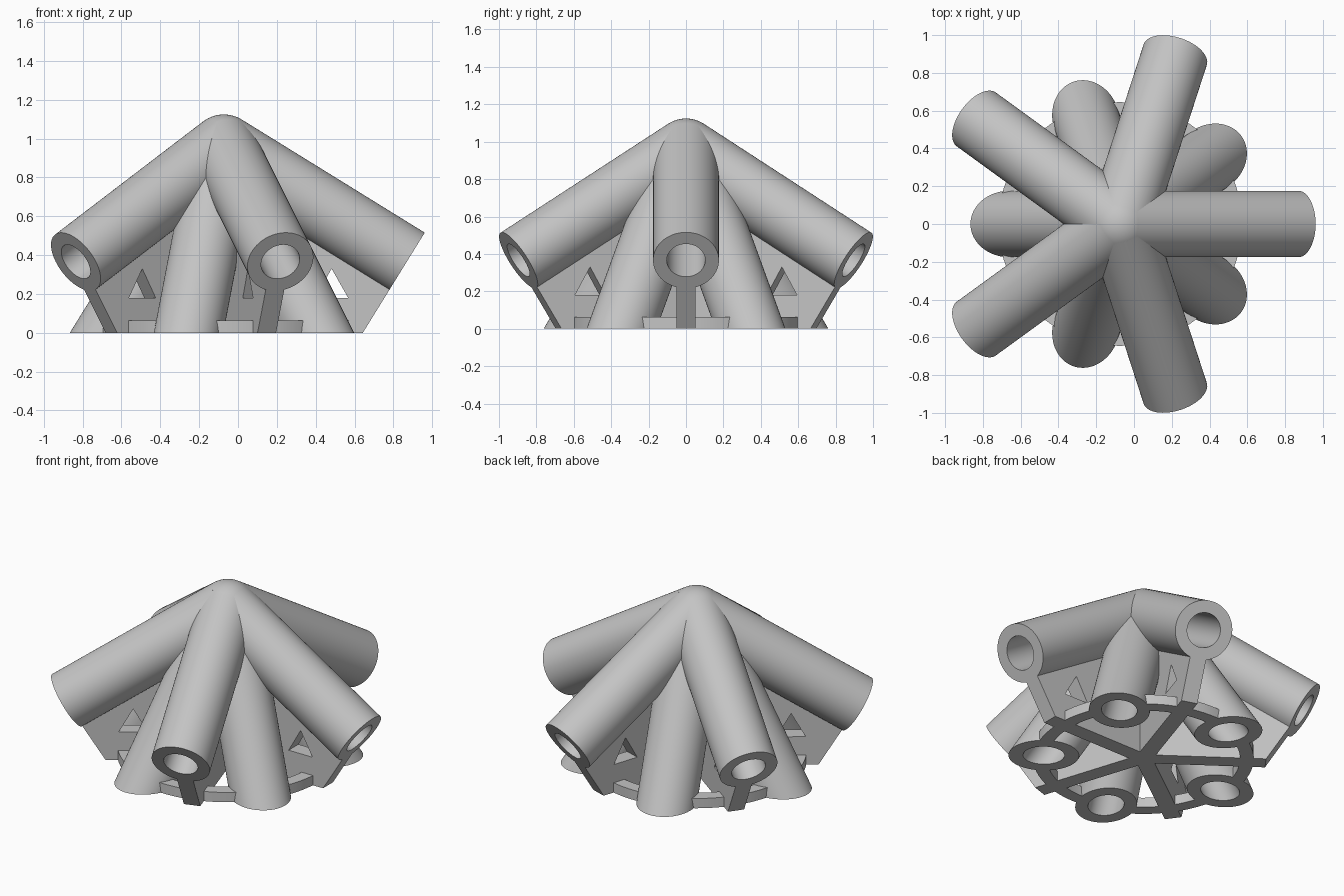
import bpy
import bmesh
from math import cos, sin, tan, pi, radians
from mathutils import Vector, Matrix

cube = bpy.data.objects.get("Cube")
if cube:
    bpy.data.objects.remove(cube, do_unlink=True)

HUB = Vector((-0.073, 0, 0.948))      # meeting point of all tubes
OUTER, BORE = 0.176, 0.103            # tube radii
ARM_TILT, LEG_TILT = radians(31.72), radians(58.28)
ARM_REACH = 0.942                     # horizontal reach of an arm
ARM_LENGTH = ARM_REACH / cos(ARM_TILT)
LEG_LENGTH = HUB.z / sin(LEG_TILT)
BORE_START = 0.5
SIDES = 64

grey = bpy.data.materials.new("plain grey")
grey.use_nodes = True
grey.diffuse_color = (0.55, 0.55, 0.55, 1)
grey.node_tree.nodes["Principled BSDF"].inputs["Base Color"].default_value = (0.55, 0.55, 0.55, 1)


def finish(bm, name, turn=0.0):
    """Turn the part about the hub's upright axis and link it."""
    bmesh.ops.recalc_face_normals(bm, faces=bm.faces)
    bm.transform(Matrix.Translation((HUB.x, 0, 0)) @ Matrix.Rotation(turn, 4, 'Z'))
    mesh = bpy.data.meshes.new(name)
    bm.to_mesh(mesh)
    bm.free()
    mesh.materials.append(grey)
    obj = bpy.data.objects.new(name, mesh)
    bpy.context.collection.objects.link(obj)
    bpy.ops.object.select_all(action='DESELECT')
    obj.select_set(True)
    bpy.context.view_layer.objects.active = obj
    bpy.ops.object.shade_smooth_by_angle(angle=radians(30))


def tube(name, tilt, length, turn, flat_foot=False):
    """Round tube sloping down from the hub, with a blind bore in its end."""
    bm = bmesh.new()
    axis = Vector((cos(tilt), 0, -sin(tilt)))
    up = Vector((sin(tilt), 0, cos(tilt)))
    side = Vector((0, 1, 0))
    loops = []
    for dist, radius in ((0, OUTER), (length, OUTER), (length, BORE), (BORE_START, BORE)):
        loop = []
        for i in range(SIDES):
            a = 2 * pi * i / SIDES
            p = Vector((0, 0, HUB.z)) + axis * dist + (up * cos(a) + side * sin(a)) * radius
            if flat_foot and dist == length:
                p += axis * (p.z / sin(tilt))      # slide the end onto the ground
            loop.append(bm.verts.new(p))
        loops.append(loop)
    for a, b in zip(loops, loops[1:]):
        for i in range(SIDES):
            j = (i + 1) % SIDES
            bm.faces.new((a[i], a[j], b[j], b[i]))
    bm.faces.new(loops[0])
    bm.faces.new(loops[-1])
    finish(bm, name, turn)


def web(name, turn):
    """Upright plate under an arm, with a triangular window."""
    half = 0.05
    drop = 0.14                         # top edge is buried in the tube wall
    end_z = HUB.z - ARM_REACH * tan(ARM_TILT)
    outline = [(0, 0), (ARM_REACH - end_z * tan(ARM_TILT), 0),
               (ARM_REACH - drop * sin(ARM_TILT), end_z - drop * cos(ARM_TILT)),
               (0, HUB.z - drop / cos(ARM_TILT))]
    window = [(0.47, 0.18), (0.64, 0.18), (0.555, 0.33)]
    bm = bmesh.new()
    edges = []
    for points in (outline, window):
        verts = [bm.verts.new((x, -half, z)) for x, z in points]
        edges += [bm.edges.new((v, verts[i - 1])) for i, v in enumerate(verts)]
    bmesh.ops.triangle_fill(bm, edges=edges, use_beauty=True)
    sheet = bmesh.ops.extrude_face_region(bm, geom=bm.faces[:], use_keep_orig=True)
    moved = [g for g in sheet["geom"] if isinstance(g, bmesh.types.BMVert)]
    bmesh.ops.translate(bm, verts=moved, vec=(0, 2 * half, 0))
    finish(bm, name, turn)


def ring_piece(name, turn):
    """Arc of the base ring joining two neighbouring legs."""
    inner, outer, height, steps = 0.565, 0.645, 0.063, 12
    reach = radians(36 - 13.4)
    bm = bmesh.new()
    rows = []
    for i in range(steps + 1):
        a = -reach + 2 * reach * i / steps
        rows.append([bm.verts.new((r * cos(a), r * sin(a), z))
                     for r, z in ((inner, 0), (outer, 0), (outer, height), (inner, height))])
    for a, b in zip(rows, rows[1:]):
        for k in range(4):
            m = (k + 1) % 4
            bm.faces.new((a[k], a[m], b[m], b[k]))
    bm.faces.new(rows[0])
    bm.faces.new(rows[-1])
    finish(bm, name, turn)


# Rounded hub on top
ball = bmesh.new()
bmesh.ops.create_uvsphere(ball, u_segments=SIDES, v_segments=SIDES // 2, radius=OUTER,
                          matrix=Matrix.Translation((0, 0, HUB.z)))
finish(ball, "hub_ball")

# Five arms, webs and ring pieces, with five legs in between
for n in range(5):
    turn = 2 * pi * n / 5
    tube(f"upper_arm_{n + 1}", ARM_TILT, ARM_LENGTH, turn)
    web(f"web_{n + 1}", turn)
    ring_piece(f"base_ring_{n + 1}", turn)
    tube(f"lower_leg_{n + 1}", LEG_TILT, LEG_LENGTH, turn + pi / 5, flat_foot=True)
